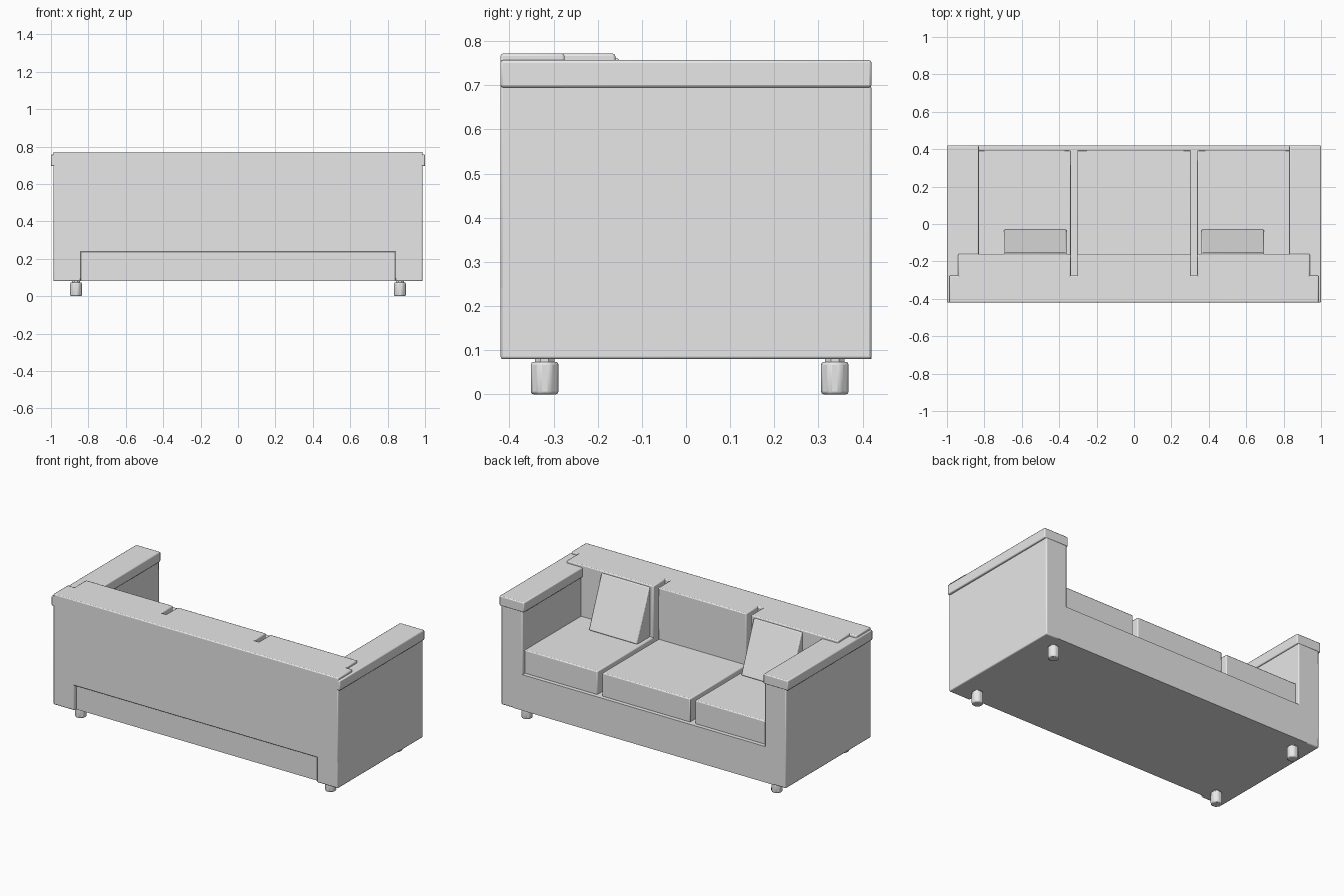
import bpy, math
from mathutils import Matrix, Vector

cube = bpy.data.objects.get("Cube")
if cube:
    bpy.data.objects.remove(cube, do_unlink=True)

# One plain upholstery colour
grey = bpy.data.materials.new("light_grey")
grey.use_nodes = True
grey.diffuse_color = (0.8, 0.8, 0.8, 1)
grey.node_tree.nodes["Principled BSDF"].inputs["Base Color"].default_value = (0.8, 0.8, 0.8, 1)


def finish(obj, name, bevel):
    obj.name = name
    obj.data.materials.append(grey)
    if bevel:
        mod = obj.modifiers.new("soft_edge", "BEVEL")
        mod.width = bevel
        mod.segments = 2
        mod.limit_method = "ANGLE"
    bpy.ops.object.shade_smooth_by_angle(angle=math.radians(30))
    return obj


def box(name, x, y, z, bevel=0.006):
    """Box given by its (low, high) range on each axis."""
    bpy.ops.mesh.primitive_cube_add(size=1)
    obj = bpy.context.object
    size = [b - a for a, b in (x, y, z)]
    mid = Vector([(a + b) / 2 for a, b in (x, y, z)])
    obj.data.transform(Matrix.Translation(mid) @ Matrix.Diagonal((*size, 1)))
    return finish(obj, name, bevel)


def span(side, near, far):
    return tuple(sorted((side * near, side * far)))


# Base with the front rail, recessed a little under the backrest
box("base", (-0.9, 0.9), (-0.40, 0.42), (0.08, 0.305), 0)

# Backrest panel
box("back_panel", (-0.987, 0.987), (-0.42, -0.275), (0.235, 0.772))

# Middle cushions
box("seat_cushion_middle", (-0.305, 0.305), (-0.28, 0.395), (0.30, 0.45))
box("back_cushion_middle", (-0.305, 0.305), (-0.29, -0.16), (0.44, 0.772))

for side, label in ((1, "left"), (-1, "right")):
    # Arm and its overhanging cap
    box("arm_" + label, span(side, 0.84, 0.987), (-0.42, 0.42), (0.08, 0.70))
    box("arm_cap_" + label, span(side, 0.83, 1.0), (-0.42, 0.42), (0.695, 0.757))

    # Outer cushions; the back one laps over the arm
    box("seat_cushion_" + label, span(side, 0.338, 0.845), (-0.28, 0.395), (0.30, 0.45))
    box("back_cushion_" + label, span(side, 0.338, 0.94), (-0.29, -0.16), (0.44, 0.772))

    # Loose pillow leaning against the back cushion
    pillow = box("pillow_" + label, (-0.167, 0.167), (-0.12, 0), (0, 0.335))
    pillow.location = (side * 0.528, -0.028, 0.452)
    pillow.rotation_euler.x = math.radians(22)

    # Short eight-sided feet with a narrower neck
    for y, end in ((-0.32, "back"), (0.337, "front")):
        for part, radius, low, high, bevel in (("foot", 0.034, 0, 0.074, 0.007),
                                               ("foot_neck", 0.024, 0.07, 0.085, 0)):
            bpy.ops.mesh.primitive_cylinder_add(
                vertices=8, radius=radius, depth=high - low,
                location=(side * 0.866, y, (low + high) / 2))
            foot = bpy.context.object
            foot.data.transform(Matrix.Rotation(math.pi / 8, 4, "Z"))
            finish(foot, f"{part}_{end}_{label}", bevel)
